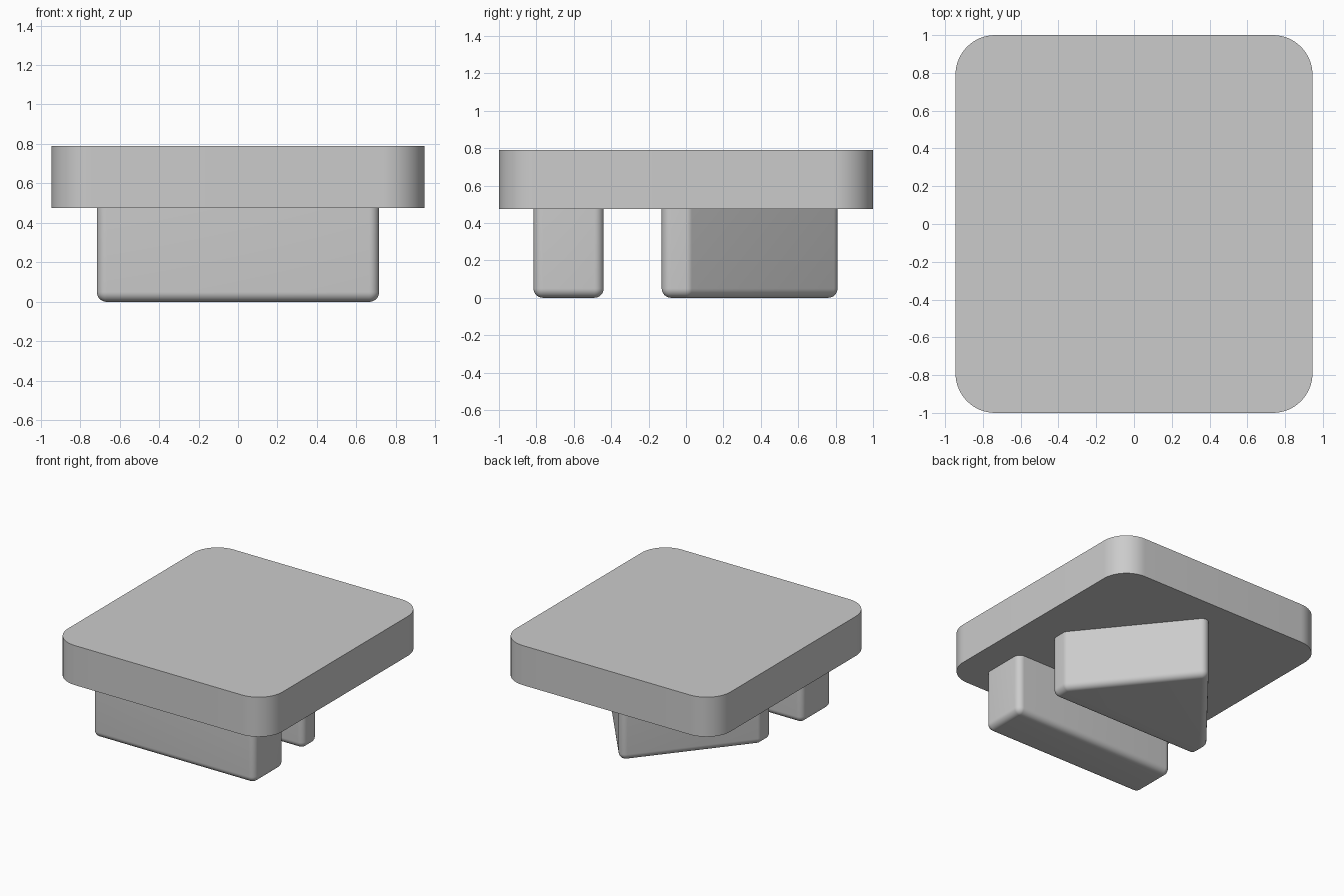
import bpy, bmesh, math
from mathutils import Vector

if "Cube" in bpy.data.objects:
    bpy.data.objects.remove(bpy.data.objects["Cube"], do_unlink=True)

grey = bpy.data.materials.new("plain grey")
grey.use_nodes = True
colour = (0.6, 0.6, 0.6, 1)
grey.diffuse_color = colour
grey.node_tree.nodes["Principled BSDF"].inputs["Base Color"].default_value = colour


def outline(centres, radius, steps):
    """Rounded outline around a counter-clockwise polygon of corner centres."""
    points = []
    for i, c in enumerate(centres):
        before = c - centres[i - 1]
        after = centres[(i + 1) % len(centres)] - c
        start = math.atan2(-before.x, before.y)
        end = math.atan2(-after.x, after.y)
        turn = (end - start) % math.tau
        for k in range(steps + 1):
            a = start + turn * k / steps
            points.append(c + radius * Vector((math.cos(a), math.sin(a))))
    return points


def rounded_prism(name, centres, radius, bottom, top, steps, soft_bottom=False):
    """Prism with rounded corners and, if asked, a rounded bottom edge."""
    centres = [Vector(c) for c in centres]
    rings = [(radius, bottom), (radius, top)]
    if soft_bottom:
        angles = [math.pi / 2 * k / steps for k in range(steps + 1)]
        rings = [(radius * math.sin(a), bottom + radius * (1 - math.cos(a)))
                 for a in angles] + [(radius, top)]
    bm = bmesh.new()
    loops = [[bm.verts.new((p.x, p.y, z)) for p in outline(centres, r, steps)]
             for r, z in rings]
    for low, high in zip(loops, loops[1:]):
        for i in range(len(low)):
            bm.faces.new((low[i - 1], low[i], high[i], high[i - 1]))
    bm.faces.new(loops[0][::-1])
    bm.faces.new(loops[-1])
    bmesh.ops.remove_doubles(bm, verts=bm.verts, dist=0.0001)
    bmesh.ops.recalc_face_normals(bm, faces=bm.faces)
    mesh = bpy.data.meshes.new(name)
    bm.to_mesh(mesh)
    bm.free()
    mesh.materials.append(grey)
    obj = bpy.data.objects.new(name, mesh)
    bpy.context.collection.objects.link(obj)
    bpy.ops.object.select_all(action='DESELECT')
    obj.select_set(True)
    bpy.context.view_layer.objects.active = obj
    bpy.ops.object.shade_smooth_by_angle(angle=math.radians(35))
    return obj


def rectangle(x, y0, y1):
    return [(-x, y0), (x, y0), (x, y1), (-x, y1)]


# Top plate with rounded corners and sharp rims
rounded_prism("top_plate", rectangle(0.735, -0.79, 0.79), 0.21, 0.475, 0.79, 16)

# Front bar and back wedge, rounded on all lower edges
rounded_prism("front_bar", rectangle(0.665, -0.765, -0.49), 0.05, 0, 0.48, 8, True)
wedge = [(-0.616, -0.08), (0.616, -0.08), (0.616, 0), (0, 0.76), (-0.616, 0)]
rounded_prism("back_wedge", wedge, 0.05, 0, 0.48, 8, True)
